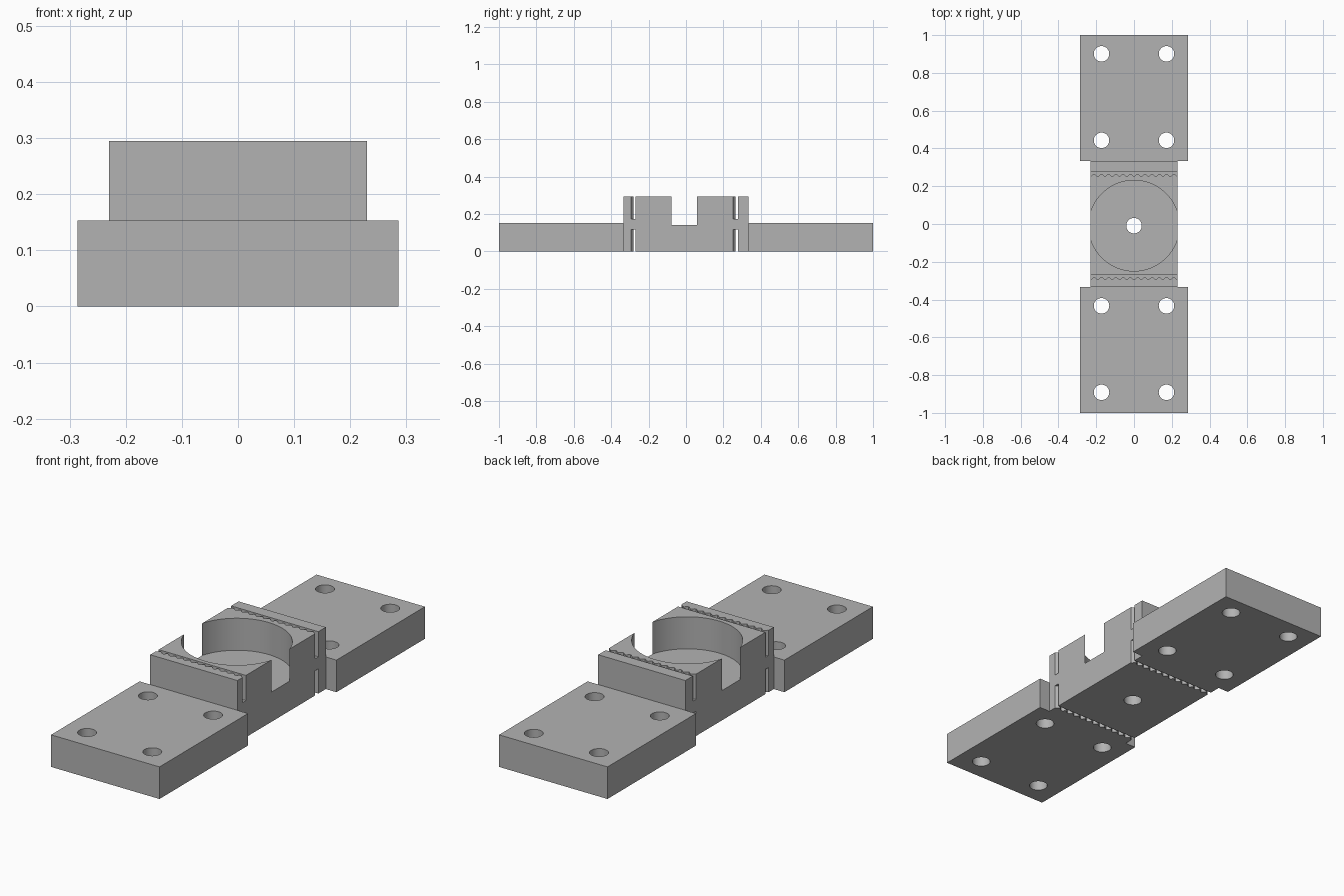
import bpy, bmesh, math

cube = bpy.data.objects.get("Cube")
if cube:
    bpy.data.objects.remove(cube, do_unlink=True)

grey = bpy.data.materials.new("plain grey")
grey.use_nodes = True
colour = (0.45, 0.45, 0.45, 1)
grey.diffuse_color = colour
grey.node_tree.nodes["Principled BSDF"].inputs["Base Color"].default_value = colour


def prism(name, outline, z0, z1):
    """Extrude a closed xy outline from z0 to z1."""
    bm = bmesh.new()
    face = bm.faces.new([bm.verts.new((x, y, z0)) for x, y in outline])
    top = bmesh.ops.extrude_face_region(bm, geom=[face])["geom"]
    for v in top:
        if isinstance(v, bmesh.types.BMVert):
            v.co.z = z1
    bmesh.ops.recalc_face_normals(bm, faces=bm.faces)
    mesh = bpy.data.meshes.new(name)
    bm.to_mesh(mesh)
    bm.free()
    mesh.materials.append(grey)
    obj = bpy.data.objects.new(name, mesh)
    bpy.context.collection.objects.link(obj)
    return obj


def rect(x, y0, y1):
    return [(-x, y0), (x, y0), (x, y1), (-x, y1)]


def circle(cx, cy, r, n):
    return [(cx + r * math.cos(math.tau * i / n), cy + r * math.sin(math.tau * i / n))
            for i in range(n)]


def cut(obj, cutters):
    """Subtract each cutter, then tidy up and shade."""
    bpy.ops.object.select_all(action="DESELECT")
    bpy.context.view_layer.objects.active = obj
    obj.select_set(True)
    for c in cutters:
        c.hide_render = True
        mod = obj.modifiers.new("cut", "BOOLEAN")
        mod.operation, mod.solver, mod.object = "DIFFERENCE", "EXACT", c
        bpy.ops.object.modifier_apply(modifier=mod.name)
        bpy.data.objects.remove(c, do_unlink=True)
    bpy.ops.object.shade_smooth_by_angle(angle=math.radians(30))


SEAM, PLATE_H, BLOCK_H = 0.333, 0.153, 0.295
HOLE_R, BLOCK_X, MID_Y = 0.041, 0.23, -0.009

# Two mounting plates, each with four bolt holes
for name, side in (("front_plate", -1), ("back_plate", 1)):
    plate = prism(name, rect(0.286, *sorted((side * SEAM, side))), 0, PLATE_H)
    holes = [prism("bolt_hole", circle(x, side * 0.667 + 0.005 + dy, HOLE_R, 32), -0.1, 0.4)
             for x in (-0.172, 0.172) for dy in (-0.229, 0.229)]
    cut(plate, holes)

# Centre block with an open-sided round pocket and a drain hole
block = prism("centre_block", rect(BLOCK_X, -SEAM, SEAM), 0, BLOCK_H)
cutters = [prism("pocket", circle(0, MID_Y, 0.24, 96), 0.142, 0.4),
           prism("centre_hole", circle(0, MID_Y, HOLE_R, 32), -0.1, 0.4)]


# Flexure slots: one straight wall, one scalloped, cut from above and below
def slot_outline(y, flip):
    pitch, per = 2 * BLOCK_X / 12, 10
    start, steps = -7 * pitch, 14 * per
    wave = []
    for i in range(steps + 1):
        x = start + i * pitch / per
        wave.append((x, y - 0.005 - 0.0065 * math.cos(math.tau * x / pitch)))
    straight = y + flip
    return wave + [(-start, straight), (start, straight)]


for y in (0.264, -0.282):
    for z0, z1 in ((-0.1, 0.118), (0.175, 0.4)):
        cutters.append(prism("slot", slot_outline(y, 0.013), z0, z1))
cut(block, cutters)
